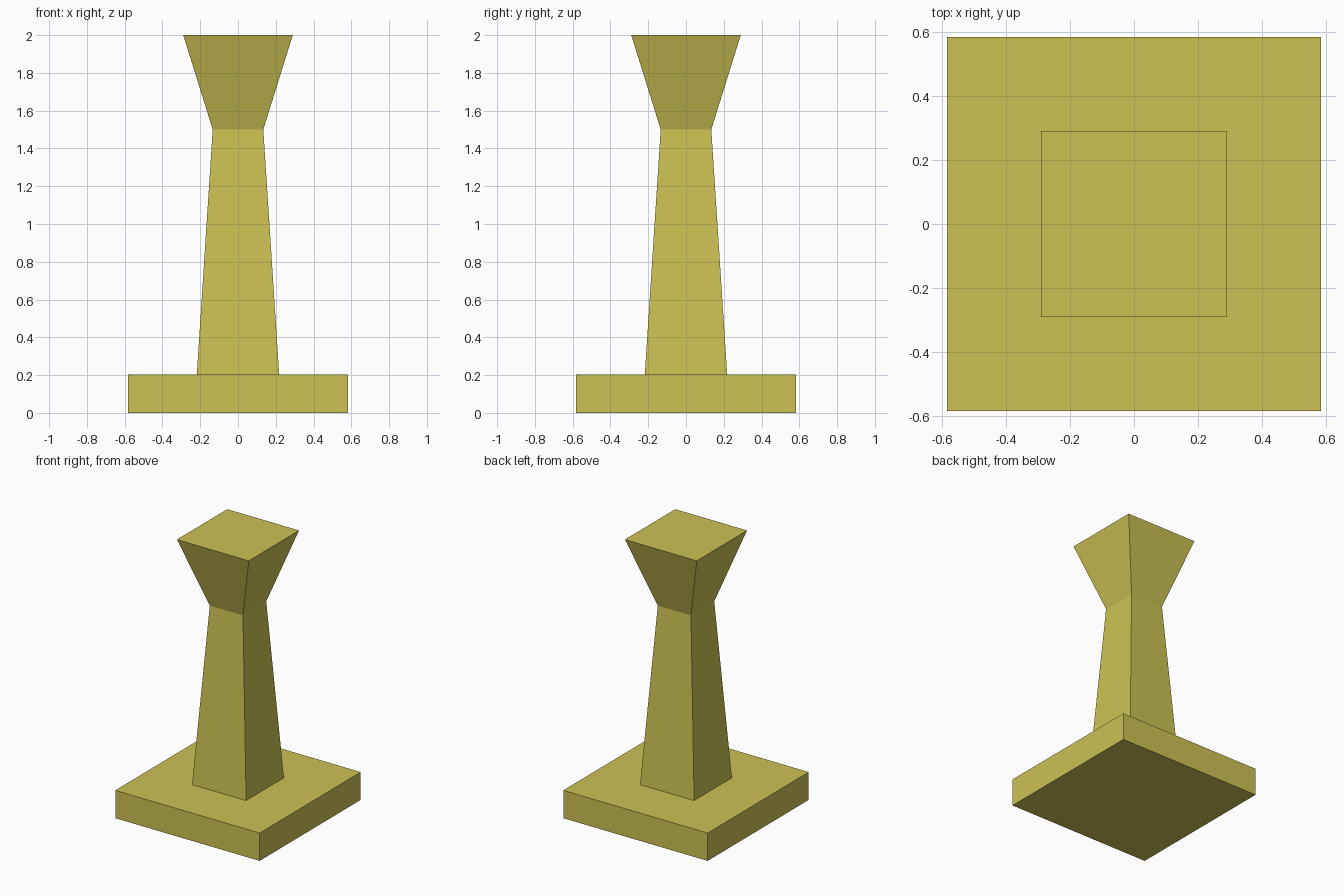
import bpy
import bmesh

if "Cube" in bpy.data.objects:
    bpy.data.objects.remove(bpy.data.objects["Cube"])

stone = bpy.data.materials.new("mustard yellow")
stone.diffuse_color = (0.604, 0.539, 0.089, 1)
stone.use_nodes = True
stone.node_tree.nodes["Principled BSDF"].inputs["Base Color"].default_value = stone.diffuse_color


def square_loft(name, sections):
    """Closed square column through (z, half width) sections."""
    bm = bmesh.new()
    rings = [[bm.verts.new((sx * h, sy * h, z))
              for sx, sy in ((-1, -1), (1, -1), (1, 1), (-1, 1))]
             for z, h in sections]
    for low, high in zip(rings, rings[1:]):
        for i in range(4):
            j = (i + 1) % 4
            bm.faces.new((low[i], low[j], high[j], high[i]))
    bm.faces.new(rings[0][::-1])
    bm.faces.new(rings[-1])
    mesh = bpy.data.meshes.new(name)
    bm.to_mesh(mesh)
    bm.free()
    mesh.materials.append(stone)
    obj = bpy.data.objects.new(name, mesh)
    bpy.context.collection.objects.link(obj)
    return obj


# Flat square base slab
square_loft("base", [(0, 0.583), (0.203, 0.583)])
# Tapered shaft flaring out into the capital
square_loft("column", [(0.203, 0.218), (1.5, 0.134), (2.0, 0.29)])
